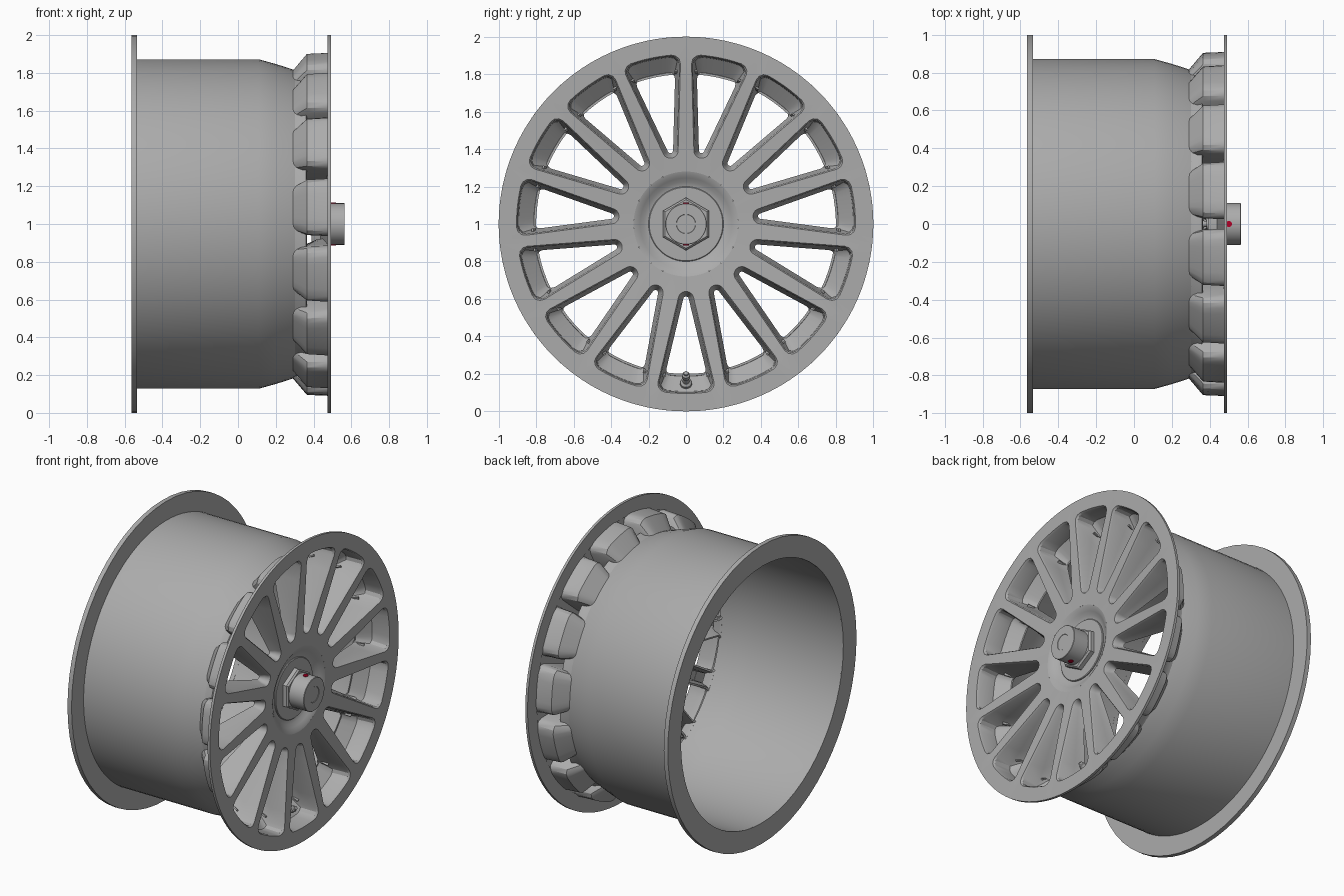
import bpy, bmesh, math
from math import sin, cos, radians, sqrt, atan2, pi

if "Cube" in bpy.data.objects:
    bpy.data.objects.remove(bpy.data.objects["Cube"])

SPOKES = 15
HALF = pi / SPOKES          # half of one window sector
GREY = (0.41, 0.41, 0.41, 1)
mats = {}


def paint(color):
    if color not in mats:
        mats[color] = bpy.data.materials.new("paint")
        mats[color].diffuse_color = color
    return mats[color]


def finish(name, bm, angle=30, color=GREY, loc=(0, 0, 1), rot=(0, 0, 0), recalc=True, solid=0):
    bmesh.ops.remove_doubles(bm, verts=bm.verts, dist=1e-4)
    if recalc:
        bmesh.ops.recalc_face_normals(bm, faces=bm.faces)
    me = bpy.data.meshes.new(name)
    bm.to_mesh(me)
    bm.free()
    me.materials.append(paint(color))
    ob = bpy.data.objects.new(name, me)
    ob.location, ob.rotation_euler = loc, rot
    bpy.context.collection.objects.link(ob)
    bpy.ops.object.select_all(action='DESELECT')
    ob.select_set(True)
    bpy.context.view_layer.objects.active = ob
    if solid:
        mod = ob.modifiers.new("thickness", 'SOLIDIFY')
        mod.thickness, mod.offset = solid, -1
        bpy.ops.object.modifier_apply(modifier=mod.name)
    bpy.ops.object.shade_smooth_by_angle(angle=radians(angle))
    return ob


def lathe(name, profile, seg=90, **kw):
    """Revolve a closed (x, r) profile about the wheel axis."""
    bm = bmesh.new()
    rings = []
    for k in range(seg):
        a = -pi / 2 + 2 * pi * k / seg
        rings.append([bm.verts.new((x, r * cos(a), r * sin(a))) for x, r in profile])
    n = len(profile)
    for k in range(seg):
        A, B = rings[k], rings[(k + 1) % seg]
        for i in range(n):
            j = (i + 1) % n
            if profile[i][1] < 1e-6 and profile[j][1] < 1e-6:
                continue
            bm.faces.new((A[i], A[j], B[j], B[i]))
    return finish(name, bm, **kw)


def lerp(a, b, t):
    t = min(1, max(0, t))
    return a + (b - a) * t


def face_x(r):              # front face, slightly dished to the hub
    return lerp(0.45, 0.492, (r - 0.3) / 0.58)


def back_x(r):              # rear edge of the spokes
    return lerp(0.39, 0.30, (r - 0.38) / 0.42)


NI, NS, NF, NO = 6, 5, 3, 3
HUB_R = 0.28
SIDE = HALF + 0.027         # window sides open wider, so spokes taper outward


def window(d, R, q):
    """Half window outline in (u radial, v sideways), inset by d."""
    hw = 0.0525 + d
    s, n = (cos(SIDE), sin(SIDE)), (-sin(SIDE), cos(SIDE))
    c = (0.36 - 0.0525) / (1 - sin(SIDE))
    rho = c * sin(SIDE) - hw
    a1 = pi / 2 + SIDE
    pts = []
    for i in range(NI + 1):
        a = pi + (a1 - pi) * i / NI
        pts.append((c + rho * cos(a), rho * sin(a)))
    t0, t1 = c * cos(SIDE), sqrt((R - q) ** 2 - (hw + q) ** 2)
    for i in range(1, NS):
        t = t0 + (t1 - t0) * i / NS
        pts.append((s[0] * t - n[0] * hw, s[1] * t - n[1] * hw))
    cu, cv = s[0] * t1 - n[0] * (hw + q), s[1] * t1 - n[1] * (hw + q)
    phi = atan2(cv, cu)
    for i in range(NF + 1):
        a = a1 + (phi - a1) * i / NF
        pts.append((cu + q * cos(a), cv + q * sin(a)))
    for i in range(1, NO + 1):
        a = phi * (1 - i / NO)
        pts.append((R * cos(a), R * sin(a)))
    return pts


def border(half):
    """Matching path along hub circle, spoke centre line and rim."""
    out = []
    for i, (u, v) in enumerate(half):
        if i <= NI:
            a, r = HALF * i / NI, HUB_R
        elif i <= NI + NS:
            a, r = HALF, u * cos(HALF) + v * sin(HALF)
        else:
            a, r = HALF * (1 - (i - NI - NS - 1) / (NF + NO - 1)), 1.0
        out.append((r * cos(a), r * sin(a)))
    return out


def full(half):
    return half + [(u, -v) for u, v in reversed(half[1:-1])]


# spoked face with a deep tapered pocket behind every window
front = window(0, 0.905, 0.045)
loops = [(full(border(front)), face_x),
         (full(front), face_x),
         (full(window(0.007, 0.898, 0.042)), lambda r: face_x(r) - 0.012),
         (full(window(0.012, 0.894, 0.042)),
          lambda r: back_x(r) + lerp(0.03, 0.07, (r - 0.38) / 0.42)),
         (full(window(0.027, 0.81, 0.03)), back_x)]
bm = bmesh.new()
for k in range(SPOKES):
    th = -pi / 2 + 2 * HALF * k
    rings = []
    for pts, fx in loops:
        rings.append([bm.verts.new((fx(math.hypot(u, v)),
                                    u * cos(th) - v * sin(th),
                                    u * sin(th) + v * cos(th))) for u, v in pts])
    m = len(rings[0])
    for A, B in zip(rings, rings[1:]):
        for i in range(m):
            j = (i + 1) % m
            bm.faces.new((A[j], A[i], B[i], B[j]))
finish("spoked_face", bm, recalc=False, solid=0.012)

# webs closing the barrel between neighbouring pockets
bm = bmesh.new()
for k in range(SPOKES):
    th = -pi / 2 + HALF * (2 * k + 1)
    rows = []
    for x, r in ((0.295, 0.813), (0.335, 0.813), (0.36, 0.825)):
        rows.append([bm.verts.new((x, r * cos(th + a), r * sin(th + a)))
                     for a in (-0.075, -0.025, 0.025, 0.075)])
    for A, B in zip(rows, rows[1:]):
        for i in range(3):
            bm.faces.new((A[i], A[i + 1], B[i + 1], B[i]))
finish("barrel_webs", bm, solid=0.01)

# rims and barrel
lathe("front_flange", [(0.491, 0.92), (0.491, 1.0), (0.475, 1.0), (0.475, 0.90)], seg=150)
lathe("rear_flange", [(-0.565, 0.86), (-0.565, 1.0), (-0.535, 1.0), (-0.535, 0.86)], seg=60)
lathe("barrel", [(-0.56, 0.872), (0.11, 0.872), (0.20, 0.847), (0.27, 0.825), (0.305, 0.812),
                 (0.305, 0.80), (0.27, 0.813), (0.20, 0.835), (0.11, 0.86), (-0.56, 0.86)])

# hub dish and washer
lathe("hub", [(0.39, 0), (0.39, 0.28), (0.45, 0.28), (0.445, 0.265), (0.432, 0.245),
              (0.418, 0.225), (0.41, 0.205), (0.407, 0.19), (0.407, 0)])
lathe("washer", [(0.40, 0), (0.40, 0.20), (0.414, 0.20), (0.418, 0.196), (0.418, 0)])

# centre lock nut
lathe("hex_nut", [(0.41, 0), (0.41, 0.141), (0.445, 0.141), (0.455, 0.13), (0.455, 0)],
      seg=6, angle=20)
lathe("nut_cap", [(0.44, 0), (0.44, 0.11), (0.563, 0.11), (0.565, 0.108), (0.565, 0.052),
                  (0.563, 0.05), (0.563, 0)], seg=48)

# red locking pin across the nut
lathe("locking_pin", [(-0.114, 0), (-0.114, 0.016), (0.114, 0.016), (0.114, 0)], seg=16,
      color=(0.45, 0.0, 0.02, 1), loc=(0.502, 0, 1), rot=(0, pi / 2, 0))

# tyre valve in the bottom pocket
lathe("valve", [(-0.01, 0), (-0.01, 0.032), (0.012, 0.03), (0.022, 0.018), (0.06, 0.015),
                (0.062, 0.021), (0.088, 0.021), (0.093, 0.013), (0.105, 0.012), (0.105, 0)],
      seg=20, loc=(0.342, 0, 0.147), rot=(0, -0.585, 0))

for m in bpy.data.materials:
    if m.users and not m.is_grease_pencil:
        m.use_nodes = True
        m.node_tree.nodes["Principled BSDF"].inputs["Base Color"].default_value = m.diffuse_color
